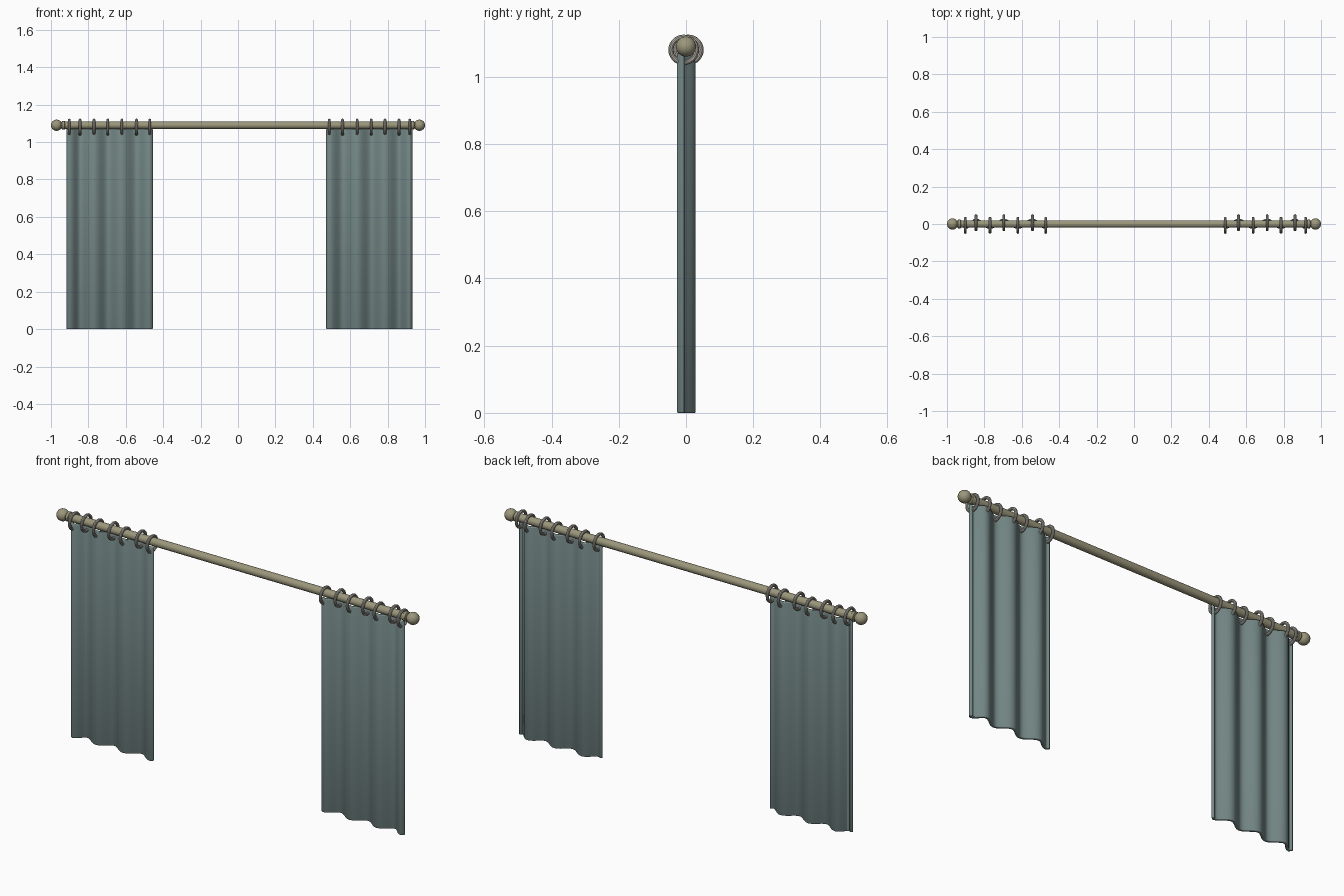
import bpy, bmesh, math

if "Cube" in bpy.data.objects:
    bpy.data.objects.remove(bpy.data.objects["Cube"])


def material(name, rgb):
    m = bpy.data.materials.new(name)
    m.diffuse_color = (*rgb, 1)
    m.use_nodes = True
    m.node_tree.nodes["Principled BSDF"].inputs["Base Color"].default_value = m.diffuse_color
    return m


FABRIC = material("fabric", (0.17, 0.24, 0.235))
BRASS = material("rod_metal", (0.33, 0.31, 0.2))
SILVER = material("ring_metal", (0.45, 0.43, 0.38))
ROD_Z = 1.09


def smooth(ob, name, mat):
    ob.name = name
    ob.data.materials.append(mat)
    bpy.ops.object.select_all(action='DESELECT')
    bpy.context.view_layer.objects.active = ob
    ob.select_set(True)
    bpy.ops.object.shade_smooth_by_angle(angle=math.radians(35))


def new_object(name, bm):
    me = bpy.data.meshes.new(name)
    bm.to_mesh(me)
    bm.free()
    ob = bpy.data.objects.new(name, me)
    bpy.context.collection.objects.link(ob)
    return ob


# Rod with both finials, lathed round the x axis
def make_rod():
    half = [(0.925, 0.02), (0.928, 0.024), (0.94, 0.024), (0.943, 0.018)]
    for i in range(11):
        a = math.radians(143 - 143 * i / 10)
        half.append((0.97 + 0.03 * math.cos(a), 0.03 * math.sin(a)))
    profile = [(-x, r) for x, r in reversed(half)] + half
    bm = bmesh.new()
    n = 24
    rings = []
    for x, r in profile:
        r = max(r, 0.0)
        if r < 1e-5:
            rings.append([bm.verts.new((x, 0, ROD_Z))] * n)
        else:
            rings.append([bm.verts.new((x, r * math.cos(2 * math.pi * k / n),
                                        ROD_Z + r * math.sin(2 * math.pi * k / n)))
                          for k in range(n)])
    for a, b in zip(rings, rings[1:]):
        for k in range(n):
            quad = [a[k], a[(k + 1) % n], b[(k + 1) % n], b[k]]
            bm.faces.new(list(dict.fromkeys(quad)))
    bmesh.ops.recalc_face_normals(bm, faces=bm.faces)
    smooth(new_object("rod", bm), "curtain_rod", BRASS)


make_rod()

# Fold positions measured outwards from the middle; folds alternate front, back
FOLDS = [0.480, 0.551, 0.629, 0.704, 0.778, 0.853, 0.910]
SHIFT = 0.008
KNOTS = ([(0.467, -0.008)]
         + [(x, -0.019 if i % 2 == 0 else 0.021) for i, x in enumerate(FOLDS)]
         + [(0.921, -0.006)])


# Pleated curtain panel with thickness and softened hems
def make_curtain(side, name):
    pts = [KNOTS[0]]
    for (x0, y0), (x1, y1) in zip(KNOTS, KNOTS[1:]):
        steps = 6 if abs(y1 - y0) > 0.03 else 2
        for i in range(1, steps + 1):
            t = i / steps
            pts.append((x0 + (x1 - x0) * t,
                        y0 + (y1 - y0) * (1 - math.cos(math.pi * t)) / 2))
    bm = bmesh.new()
    cols = [[bm.verts.new((side * x + SHIFT, y, z)) for z in (0, 1.07)] for x, y in pts]
    for a, b in zip(cols, cols[1:]):
        bm.faces.new((a[0], b[0], b[1], a[1]))
    bmesh.ops.recalc_face_normals(bm, faces=bm.faces)
    ob = new_object(name, bm)
    smooth(ob, name, FABRIC)
    mod = ob.modifiers.new("thickness", 'SOLIDIFY')
    mod.thickness = 0.015
    mod.offset = 0
    mod.use_even_offset = True
    bev = ob.modifiers.new("soft_hem", 'BEVEL')
    bev.width = 0.005
    bev.segments = 2
    bev.limit_method = 'ANGLE'
    bev.angle_limit = math.radians(60)


for side, label in ((-1, "left"), (1, "right")):
    make_curtain(side, label + "_curtain")
    # Rings hang on the rod and follow the folds
    for i, x in enumerate(FOLDS):
        y = -0.007 if i % 2 == 0 else 0.007
        bpy.ops.mesh.primitive_torus_add(
            major_radius=0.038, minor_radius=0.0075, major_segments=28, minor_segments=10,
            location=(side * x + SHIFT, y, 1.08), rotation=(0, math.pi / 2, 0))
        smooth(bpy.context.object, f"{label}_ring_{i + 1}", SILVER)
